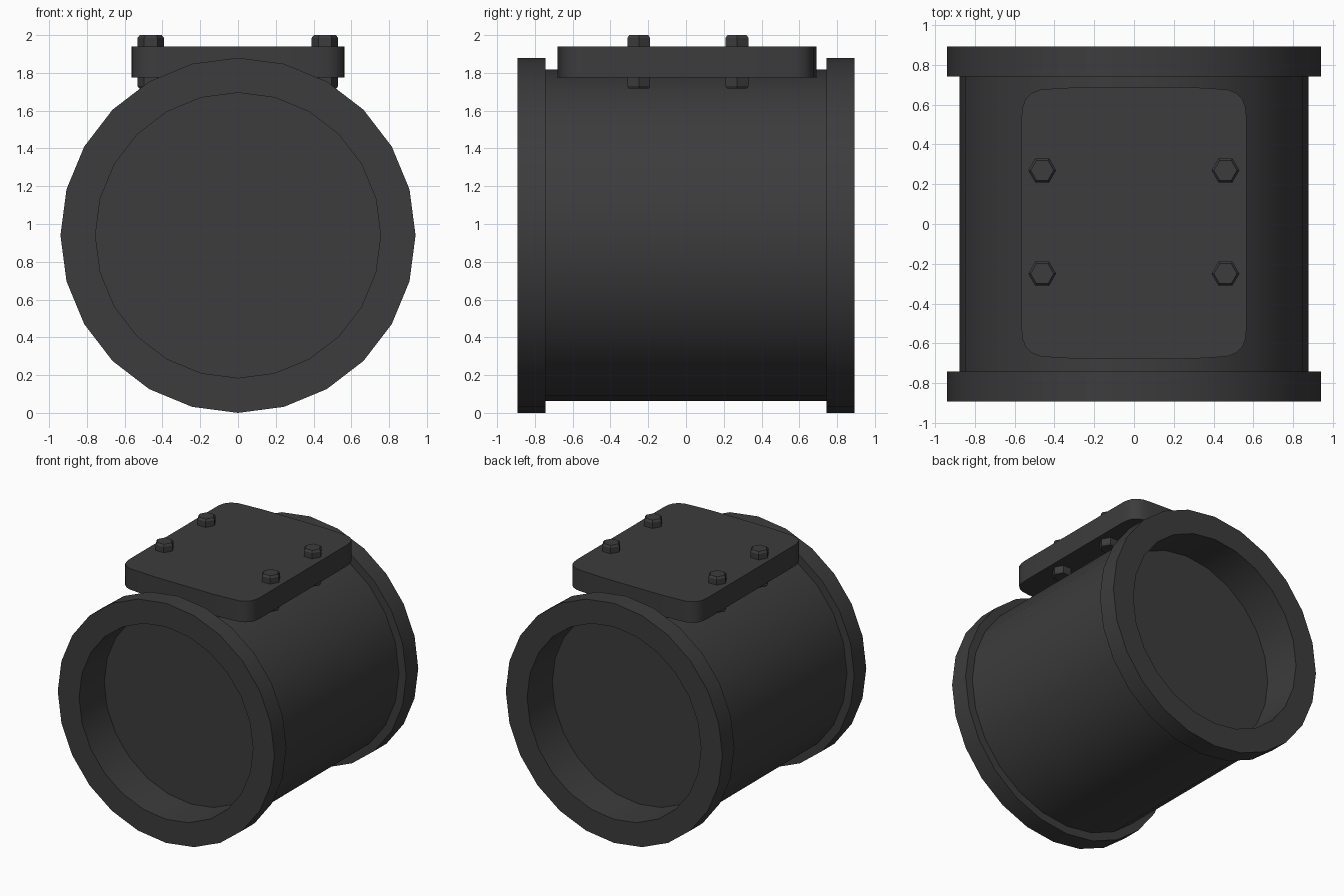
import bpy, bmesh, math
from mathutils import Matrix

if "Cube" in bpy.data.objects:
    bpy.data.objects.remove(bpy.data.objects["Cube"])

mat = bpy.data.materials.new("dark_metal")
mat.diffuse_color = (0.045, 0.045, 0.045, 1)
mat.use_nodes = True
mat.node_tree.nodes["Principled BSDF"].inputs["Base Color"].default_value = mat.diffuse_color


def finish(name, bm, smooth=False):
    bmesh.ops.recalc_face_normals(bm, faces=bm.faces)
    me = bpy.data.meshes.new(name)
    bm.to_mesh(me)
    bm.free()
    me.materials.append(mat)
    ob = bpy.data.objects.new(name, me)
    bpy.context.collection.objects.link(ob)
    if smooth:
        bpy.ops.object.select_all(action='DESELECT')
        ob.select_set(True)
        bpy.context.view_layer.objects.active = ob
        bpy.ops.object.shade_smooth_by_angle(angle=math.radians(30))
    return ob


def stack(rings):
    """Closed solid skinned through rings of 3D points, capped at both ends."""
    bm = bmesh.new()
    loops = [[bm.verts.new(p) for p in ring] for ring in rings]
    n = len(loops[0])
    for a, b in zip(loops, loops[1:]):
        for i in range(n):
            j = (i + 1) % n
            bm.faces.new((a[i], a[j], b[j], b[i]))
    bm.faces.new(loops[0][::-1])
    bm.faces.new(loops[-1])
    return bm


def lathe(profile, sides):
    """Turn (radius, height) points around z."""
    step = 2 * math.pi / sides
    return stack([[(r * math.cos(i * step), r * math.sin(i * step), h)
                   for i in range(sides)] for r, h in profile])


# Drum with raised end flanges and recessed end plates
half = [(0.755, 0.58), (0.755, 0.892), (0.94, 0.892), (0.94, 0.743), (0.877, 0.743)]
profile = half + [(r, -h) for r, h in reversed(half)]
drum = lathe(profile, 24)
drum.transform(Matrix.Translation((0, 0, 0.94)) @ Matrix.Rotation(math.pi / 2, 4, 'X'))
finish("flanged_drum", drum, True)

# Mounting plate: rounded corners, slightly bowed short ends
corner = [(0.565, 0.54), (0.56, 0.585), (0.545, 0.625), (0.515, 0.653),
          (0.475, 0.67), (0.41, 0.676), (0.25, 0.685)]
right = [(x, -y) for x, y in reversed(corner)] + corner
outline = right + [(-x, -y) for x, y in right]
plate = stack([[(x, y + 0.005, z) for x, y in outline] for z in (1.775, 1.94)])
finish("mounting_plate", plate, True)

# Hex bolt heads on top of the plate and nuts underneath
head = [(0.07, 1.935), (0.07, 1.985), (0.058, 2.0)]
nut = [(0.07, 1.78), (0.07, 1.73), (0.062, 1.718)]
for x in (-0.462, 0.46):
    for y in (-0.25, 0.27):
        for name, prof in (("bolt_head", head), ("bolt_nut", nut)):
            finish(name, lathe(prof, 6)).location = (x, y, 0)
